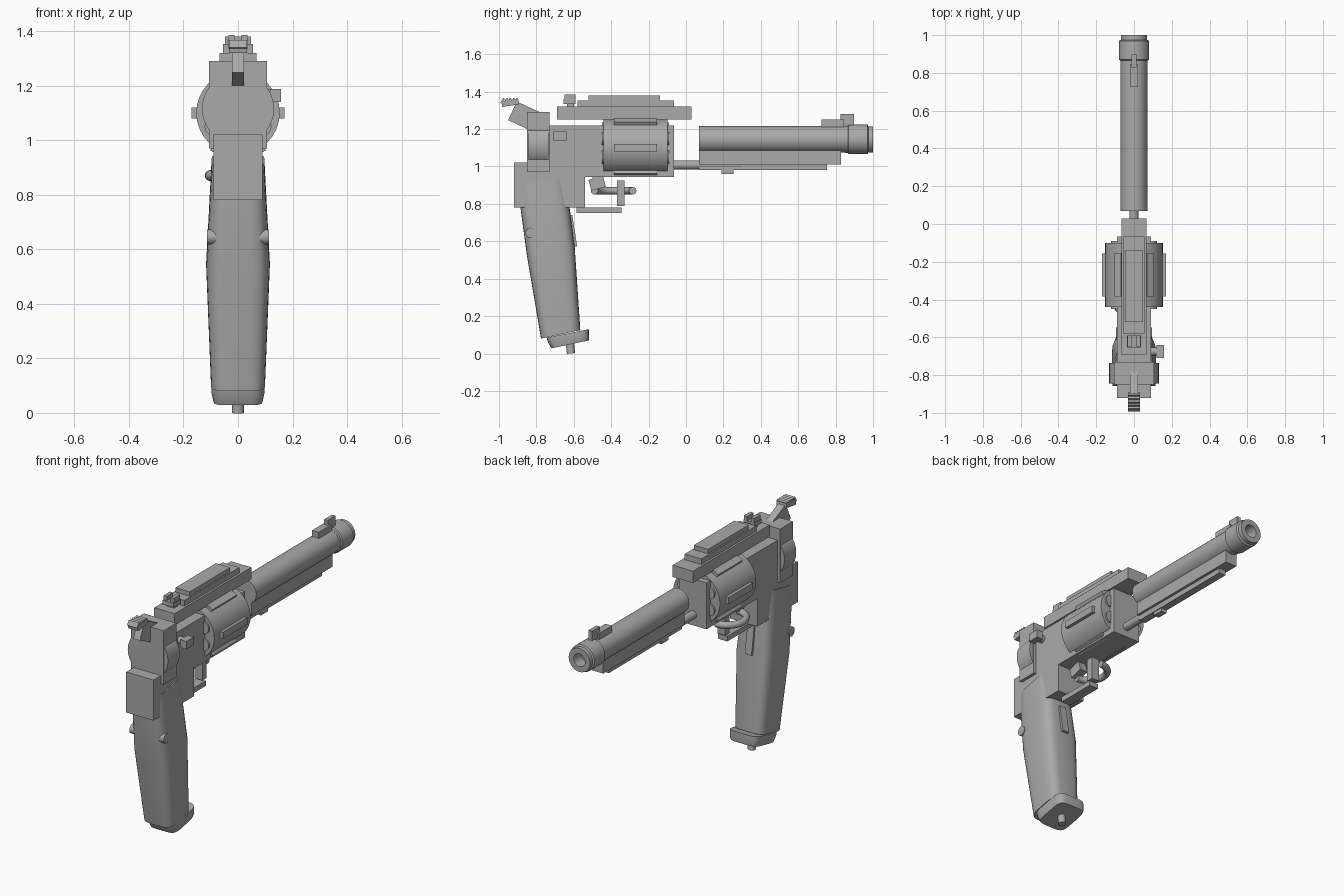
import bpy, bmesh, math
from mathutils import Matrix, Vector

if "Cube" in bpy.data.objects:
    bpy.data.objects.remove(bpy.data.objects["Cube"])

steel = bpy.data.materials.new("grey_steel")
steel.diffuse_color = (0.4, 0.4, 0.4, 1)
steel.use_nodes = True
steel.node_tree.nodes["Principled BSDF"].inputs["Base Color"].default_value = steel.diffuse_color


def finish(name, bm, smooth=False):
    bmesh.ops.recalc_face_normals(bm, faces=bm.faces)
    me = bpy.data.meshes.new(name)
    bm.to_mesh(me)
    bm.free()
    me.materials.append(steel)
    ob = bpy.data.objects.new(name, me)
    bpy.context.collection.objects.link(ob)
    if smooth:
        bpy.ops.object.select_all(action='DESELECT')
        ob.select_set(True)
        bpy.context.view_layer.objects.active = ob
        bpy.ops.object.shade_smooth_by_angle(angle=math.radians(35))
    return ob


def block(name, w, y, z, x=0.0, tilt=0.0):
    """Box of half width w over y and z ranges, turned about the x axis."""
    bm = bmesh.new()
    c = Vector((x, sum(y) / 2, sum(z) / 2))
    m = (Matrix.Translation(c) @ Matrix.Rotation(math.radians(tilt), 4, 'X')
         @ Matrix.Diagonal((2 * w, y[1] - y[0], z[1] - z[0], 1)))
    bmesh.ops.create_cube(bm, size=1, matrix=m)
    return finish(name, bm)


def rod(name, a, b, r, sides=32):
    """Cylinder from point a to point b."""
    a, b = Vector(a), Vector(b)
    d = b - a
    bm = bmesh.new()
    m = Matrix.Translation((a + b) / 2) @ d.to_track_quat('Z', 'Y').to_matrix().to_4x4()
    bmesh.ops.create_cone(bm, cap_ends=True, segments=sides, radius1=r, radius2=r,
                          depth=d.length, matrix=m)
    return finish(name, bm, True)


def turned(name, profile, z, sides=32):
    """Lathe a (radius, y) profile around the y axis at height z."""
    bm = bmesh.new()
    vs = [bm.verts.new((r, y, z)) for r, y in profile]
    es = [bm.edges.new(p) for p in zip(vs, vs[1:])]
    bmesh.ops.spin(bm, geom=vs + es, cent=(0, 0, z), axis=(0, 1, 0),
                   angle=math.tau, steps=sides)
    bmesh.ops.remove_doubles(bm, verts=bm.verts, dist=1e-5)
    return finish(name, bm, True)


def loft(name, sections, n=32, power=4.0):
    """Rounded sections: back y, back z, front y, front z, half width."""
    bm = bmesh.new()
    rings = []
    for yb, zb, yf, zf, w in sections:
        ring = []
        for i in range(n):
            t = math.tau * i / n
            c, s = math.cos(t), math.sin(t)
            u = math.copysign(abs(c) ** (2 / power), c)
            v = (math.copysign(abs(s) ** (2 / power), s) + 1) / 2
            ring.append(bm.verts.new((w * u, yb + (yf - yb) * v, zb + (zf - zb) * v)))
        rings.append(ring)
    for p, q in zip(rings, rings[1:]):
        for i in range(n):
            j = (i + 1) % n
            bm.faces.new((p[i], p[j], q[j], q[i]))
    bm.faces.new(rings[0])
    bm.faces.new(rings[-1])
    return finish(name, bm, True)


# barrel, muzzle with bore, lug and ejector
BZ, CZ = 1.145, 1.10
rod("barrel", (0, 0.07, BZ), (0, 0.87, BZ), 0.071)
turned("muzzle", [(0, 0.85), (0.072, 0.85), (0.072, 0.865), (0.079, 0.87), (0.079, 0.97),
                  (0.07, 0.975), (0.07, 1.0), (0.038, 1.0), (0.038, 0.93), (0, 0.93)], BZ)
block("barrel_lug", 0.038, (0.07, 0.83), (1.01, 1.12))
block("lug_rail", 0.022, (0.07, 0.755), (0.98, 1.015))
rod("ejector_rod", (0, -0.07, 1.008), (0, 0.3, 1.008), 0.024, 16)
block("ejector_latch", 0.018, (0.19, 0.255), (0.96, 0.985))

# front sight
block("front_sight_base", 0.022, (0.725, 0.845), (1.19, 1.25))
block("front_sight_blade", 0.012, (0.825, 0.897), (1.21, 1.28))

# frame
block("frame", 0.09, (-0.74, -0.065), (0.945, 1.22))
block("lower_frame", 0.09, (-0.92, -0.54), (0.78, 1.02))
block("rear_frame", 0.107, (-0.85, -0.73), (0.97, 1.29))
rod("recoil_shield", (0, -0.845, 1.115), (0, -0.735, 1.115), 0.132)

# top strap steps and rear sight
block("top_strap", 0.067, (-0.69, 0.03), (1.25, 1.32))
block("top_rib", 0.055, (-0.58, -0.065), (1.32, 1.353))
block("upper_rib", 0.047, (-0.52, -0.14), (1.353, 1.379))
block("rear_sight_base", 0.036, (-0.655, -0.59), (1.335, 1.36))
block("rear_sight_stem", 0.025, (-0.635, -0.6), (1.315, 1.34))
for side in (-1, 1):
    block("rear_sight_post", 0.011, (-0.65, -0.59), (1.355, 1.386), x=side * 0.023)

# cylinder with raised bars and chamber mouths
rod("cylinder", (0, -0.44, CZ), (0, -0.10, CZ), 0.153)
for i in range(6):
    a = i * math.pi / 3
    bar = block("cylinder_bar", 0.02, (-0.385, -0.155), (-0.02, 0.02))
    bar.data.transform(Matrix.Translation((0, 0, CZ)) @ Matrix.Rotation(a, 4, 'Y')
                       @ Matrix.Translation((0.15, 0, 0)))
    x, z = 0.1 * math.cos(a + math.pi / 6), CZ + 0.1 * math.sin(a + math.pi / 6)
    rod("chamber", (x, -0.45, z), (x, -0.09, z), 0.036, 20)

# side latch
rod("latch_stem", (0.08, -0.675, 1.165), (0.13, -0.675, 1.165), 0.022, 12)
block("latch_head", 0.02, (-0.71, -0.64), (1.14, 1.187), x=0.138)

# hammer with ridged spur
block("hammer", 0.022, (-0.935, -0.78), (1.21, 1.32), tilt=-25)
block("hammer_spur", 0.033, (-0.985, -0.895), (1.325, 1.355), tilt=8)
for i in range(5):
    y = -0.98 + i * 0.018
    block("spur_ridge", 0.033, (y - 0.006, y + 0.006), (1.335, 1.366), tilt=-30)

# trigger and guard
block("trigger", 0.025, (-0.515, -0.435), (0.88, 0.94), tilt=15)
block("trigger_link", 0.02, (-0.5, -0.46), (0.9, 0.96))
block("guard_plate", 0.03, (-0.585, -0.345), (0.75, 0.78))
block("guard_post", 0.025, (-0.37, -0.33), (0.79, 0.925))

# half ring opening to the right side
bm = bmesh.new()
circle = bmesh.ops.create_circle(
    bm, cap_ends=True, segments=12, radius=0.02,
    matrix=Matrix.Translation((0, -0.285, 0.87)) @ Matrix.Rotation(math.pi / 2, 4, 'Y'))
out = bmesh.ops.spin(bm, geom=bm.faces[:], cent=(0, -0.387, 0.87), axis=(0, 0, 1),
                     angle=math.pi, steps=16)
finish("guard_ring", bm, True)

# grip, base cap and fittings
loft("grip", [(-0.89, 0.90, -0.645, 0.95, 0.097), (-0.885, 0.78, -0.625, 0.80, 0.104),
              (-0.85, 0.52, -0.595, 0.57, 0.117), (-0.775, 0.08, -0.565, 0.125, 0.099)])
loft("grip_cap", [(-0.745, 0.085, -0.52, 0.13, 0.097), (-0.74, 0.065, -0.518, 0.085, 0.097),
                  (-0.72, 0.028, -0.52, 0.07, 0.09)], power=5)
rod("cap_nub", (0, -0.615, 0.0), (0, -0.622, 0.07), 0.022, 12)
rod("grip_screw", (-0.113, -0.83, 0.645), (0.113, -0.83, 0.645), 0.028, 16)
block("grip_front_plate", 0.022, (-0.625, -0.595), (0.57, 0.74), tilt=9)
